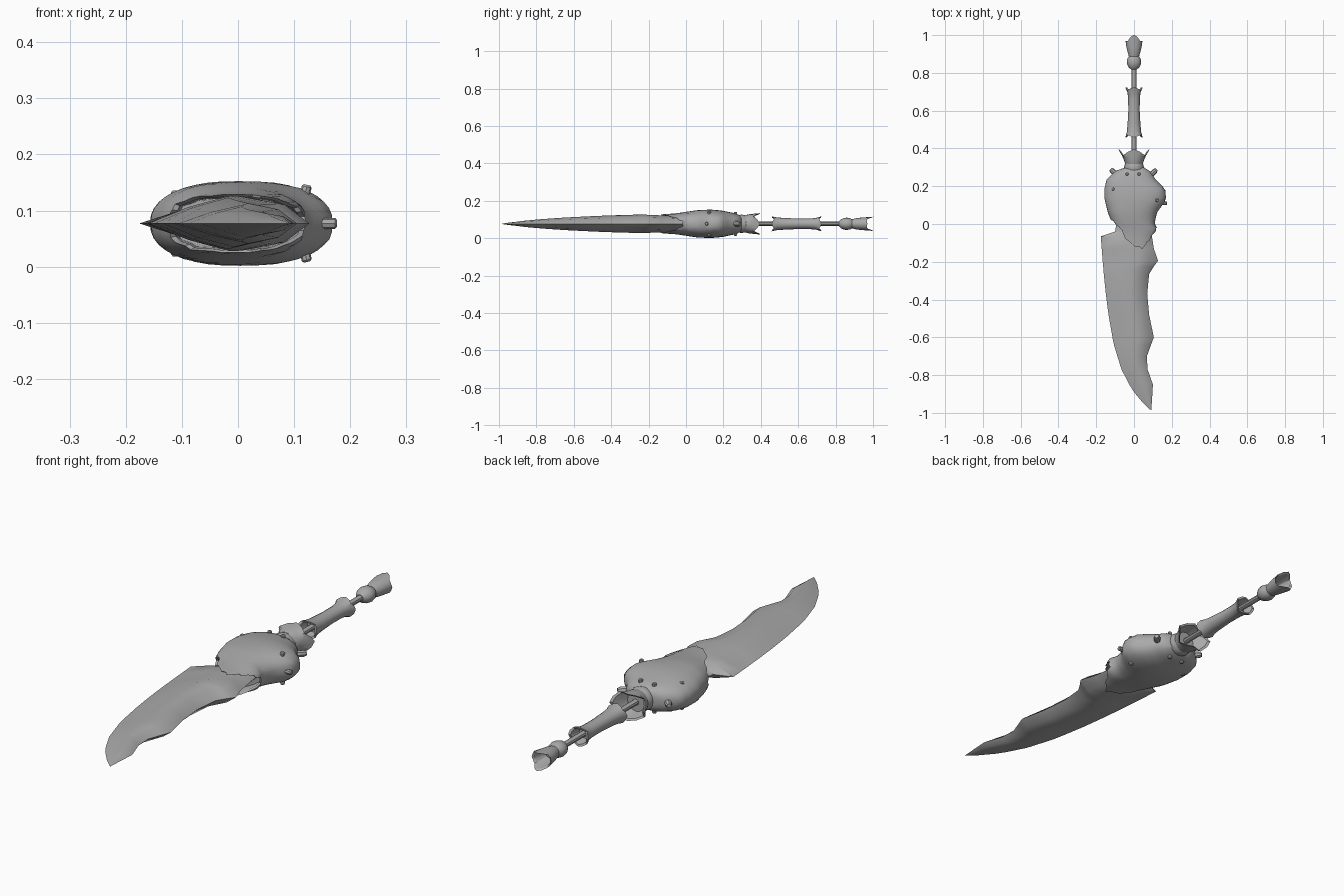
import bpy, bmesh, math
from mathutils import Vector

ZC = 0.077  # height of the central plane
metal = bpy.data.materials.new("grey_metal")
metal.diffuse_color = (0.4, 0.4, 0.4, 1)


def finish(name, bm, angle=35):
    bmesh.ops.remove_doubles(bm, verts=bm.verts, dist=1e-5)
    bmesh.ops.recalc_face_normals(bm, faces=bm.faces)
    me = bpy.data.meshes.new(name)
    bm.to_mesh(me)
    bm.free()
    me.materials.append(metal)
    me.shade_smooth()
    me.set_sharp_from_angle(angle=math.radians(angle))
    ob = bpy.data.objects.new(name, me)
    bpy.context.collection.objects.link(ob)
    return ob


def loft(name, rings, caps=True, angle=35):
    """Skin closed rings of equal length."""
    bm = bmesh.new()
    rows = [[bm.verts.new(p) for p in r] for r in rings]
    n = len(rows[0])
    for a, b in zip(rows, rows[1:]):
        for j in range(n):
            k = (j + 1) % n
            bm.faces.new((a[j], a[k], b[k], b[j]))
    if caps:
        bm.faces.new(rows[0])
        bm.faces.new(rows[-1])
    return finish(name, bm, angle)


def lerp(table, x):
    """Piecewise linear lookup; rows sorted by first value."""
    if x <= table[0][0]:
        return table[0][1:]
    for a, b in zip(table, table[1:]):
        if x <= b[0]:
            t = (x - a[0]) / (b[0] - a[0])
            return tuple(p + (q - p) * t for p, q in zip(a[1:], b[1:]))
    return table[-1][1:]


def lathe(name, profile, segs=16):
    """Oval turning along y: (y, x radius, z radius, spike length)."""
    rings = []
    for y, rx, rz, spike in profile:
        ring = []
        for j in range(segs):
            a = 2 * math.pi * j / segs
            peak = abs(math.cos(2 * a)) ** 1.5
            ring.append((rx * math.cos(a), y + spike * peak, ZC + rz * math.sin(a)))
        rings.append(ring)
    return loft(name, rings)


# Blade: y, cutting edge x, notched back x, half thickness
blade = [
    (-0.985, 0.088, 0.092, 0.001), (-0.95, 0.05, 0.094, 0.006),
    (-0.89, 0.0, 0.098, 0.013), (-0.85, -0.025, 0.1, 0.018),
    (-0.77, -0.066, 0.072, 0.025), (-0.70, -0.088, 0.068, 0.03),
    (-0.64, -0.106, 0.09, 0.034), (-0.60, -0.114, 0.105, 0.036),
    (-0.48, -0.135, 0.08, 0.042), (-0.37, -0.149, 0.07, 0.046),
    (-0.265, -0.16, 0.08, 0.049), (-0.225, -0.163, 0.105, 0.049),
    (-0.195, -0.166, 0.127, 0.048), (-0.13, -0.171, 0.105, 0.045),
    (-0.065, -0.176, 0.095, 0.043), (-0.04, -0.10, 0.09, 0.042),
    (0.08, -0.08, 0.08, 0.035)]
section = [(0, 0), (0.3, 0.6), (0.6, 1), (0.85, 0.7), (1, 0),
           (0.85, -0.7), (0.6, -1), (0.3, -0.6)]
loft("blade", [[(l + (r - l) * u, y, ZC + h * v) for u, v in section]
               for y, l, r, h in blade])

# Guard: swollen shell with a ragged mouth around the blade
outline = [  # y, left x, right x, half height
    (-0.15, -0.085, 0.10, 0.050), (-0.06, -0.10, 0.11, 0.055),
    (-0.025, -0.107, 0.126, 0.060), (0.0, -0.115, 0.108, 0.064),
    (0.06, -0.138, 0.122, 0.073), (0.13, -0.156, 0.17, 0.076),
    (0.185, -0.157, 0.165, 0.072), (0.235, -0.145, 0.115, 0.062),
    (0.28, -0.10, 0.085, 0.052), (0.298, -0.05, 0.055, 0.038)]
mouth = [(-1, 0.03), (-0.7, -0.015), (-0.35, -0.09), (0, -0.115),
         (0.25, -0.135), (0.6, -0.10), (0.85, -0.06), (1, -0.02)]
N, ROWS = 40, 16


def shell_point(y, a):
    l, r, h = lerp(outline, y)
    c, s = math.cos(a), math.sin(a)
    x = (l + r) / 2 + (r - l) / 2 * math.copysign(abs(c) ** 0.85, c)
    return Vector((x, y, ZC + h * math.copysign(abs(s) ** 0.85, s)))


rings = []
for i in range(ROWS + 1):
    t = i / ROWS
    ring = []
    for j in range(N):
        a = 2 * math.pi * j / N
        front = lerp(mouth, math.cos(a))[0] + 0.009 * math.sin(j * 2.3)
        ring.append(shell_point(0.298 + (front - 0.298) * t, a))
    rings.append(ring)
# fold the mouth back to give the shell a wall
for back, scale in ((0.004, 0.92), (0.09, 0.88)):
    rings.append([Vector((p.x * scale, p.y + back, ZC + (p.z - ZC) * scale))
                  for p in rings[ROWS]])
loft("guard_shell", rings, angle=45)


# Studs and pegs
def stud(name, base, direction, radius, length):
    d = Vector(direction).normalized()
    q = d.to_track_quat('Z', 'Y')
    prof = [(-0.02, 1), (length * 0.75, 1), (length, 0.65)]
    loft(name, [[Vector(base) + q @ Vector((radius * s * math.cos(k * math.pi / 4),
                 radius * s * math.sin(k * math.pi / 4), z)) for k in range(8)]
                for z, s in prof])


for side, label in ((1, "upper"), (-1, "lower")):
    for n, (x, y, h) in enumerate([(-0.11, 0.185, 0.045), (0.12, 0.125, 0.055),
                                   (-0.037, 0.265, 0.05), (0.027, 0.265, 0.05)]):
        lean = 0.25 if n == 1 else 0
        stud(f"{label}_stud_{n}", (x, y, ZC + side * h), (lean, 0, side), 0.009, 0.014)
stud("side_stud", (0.163, 0.11, ZC), (1, 0, 0), 0.01, 0.013)
stud("left_peg", (-0.092, 0.258, ZC), (-0.8, 0.8, 0), 0.014, 0.046)
stud("right_peg", (0.085, 0.255, ZC), (0.8, 0.8, 0), 0.014, 0.048)

# Handle parts along the rod
lathe("rod", [(0.27, 0.013, 0.012, 0), (0.92, 0.013, 0.012, 0)], 10)
lathe("collar", [(0.28, 0.05, 0.045, 0), (0.295, 0.054, 0.05, 0),
                 (0.31, 0.05, 0.047, 0), (0.325, 0.046, 0.043, 0)])
lathe("collar_crown", [(0.318, 0.046, 0.046, 0), (0.335, 0.052, 0.051, 0),
                       (0.355, 0.064, 0.054, 0.008), (0.362, 0.083, 0.057, 0.034),
                       (0.360, 0.072, 0.050, 0.030), (0.335, 0.04, 0.04, 0)])
lathe("grip", [(0.50, 0.025, 0.022, 0), (0.472, 0.036, 0.032, -0.012),
               (0.472, 0.046, 0.040, -0.014), (0.49, 0.038, 0.034, -0.004),
               (0.53, 0.034, 0.031, 0), (0.60, 0.030, 0.028, 0),
               (0.66, 0.031, 0.028, 0), (0.69, 0.034, 0.031, 0.004),
               (0.71, 0.046, 0.040, 0.014), (0.71, 0.036, 0.032, 0.012),
               (0.68, 0.025, 0.022, 0)])
lathe("pommel_ball", [(0.818, 0.015, 0.014, 0), (0.828, 0.027, 0.024, 0),
                      (0.845, 0.036, 0.031, 0), (0.86, 0.038, 0.033, 0),
                      (0.877, 0.034, 0.030, 0), (0.893, 0.024, 0.022, 0)])
cup = lathe("pommel_cup", [(0.885, 0.026, 0.024, 0), (0.91, 0.034, 0.030, 0),
                           (0.935, 0.040, 0.033, 0), (0.952, 0.045, 0.038, 0.018),
                           (0.95, 0.038, 0.032, 0.016), (0.91, 0.02, 0.02, 0)])
# the upper and lower prongs reach further than the side prongs
for v in cup.data.vertices:
    if v.co.y > 0.945:
        v.co.y += 0.032 * max(0, abs(v.co.z - ZC) / 0.038 - 0.3) / 0.7
